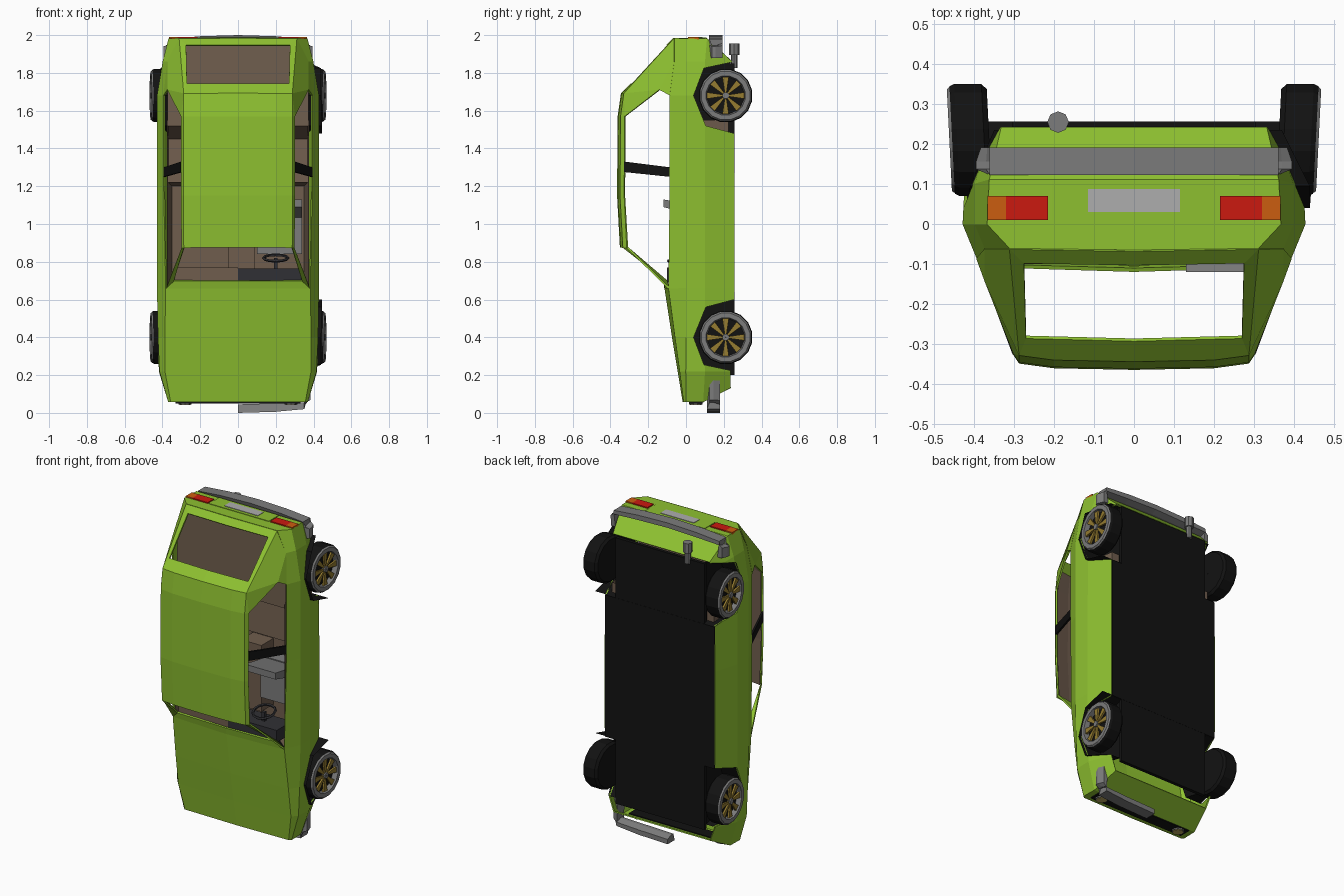
import bpy, bmesh
from math import sin, cos, pi

if "Cube" in bpy.data.objects:
    bpy.data.objects.remove(bpy.data.objects["Cube"])

GREEN, BLACK, BROWN = (.27, .53, .03), (.006, .006, .006), (.16, .11, .075)
GREY, DARK, GOLD = (.2, .2, .2), (.03, .03, .035), (.3, .2, .03)
mats = {}


def paint(ob, color):
    if color not in mats:
        mats[color] = bpy.data.materials.new("paint_%d" % len(mats))
        mats[color].diffuse_color = (*color, 1)
    ob.data.materials.append(mats[color])


def mesh(name, verts, faces, color, mirror=False, thick=0):
    me = bpy.data.meshes.new(name)
    me.from_pydata(verts, [], faces)
    bm = bmesh.new()
    bm.from_mesh(me)
    bmesh.ops.remove_doubles(bm, verts=bm.verts, dist=1e-5)
    bmesh.ops.recalc_face_normals(bm, faces=bm.faces)
    bm.to_mesh(me)
    bm.free()
    ob = bpy.data.objects.new(name, me)
    bpy.context.collection.objects.link(ob)
    paint(ob, color)
    if mirror:
        m = ob.modifiers.new("mirror", 'MIRROR')
        m.use_clip = True
    if thick:
        s = ob.modifiers.new("thickness", 'SOLIDIFY')
        s.thickness, s.offset = thick, 0
    return ob


def polys(name, faces, color, **kw):
    """Mesh from faces given directly as point lists."""
    verts, idx = [], []
    for f in faces:
        idx.append(range(len(verts), len(verts) + len(f)))
        verts += f
    return mesh(name, verts, [list(i) for i in idx], color, **kw)


def strips(rows, close=False):
    out = []
    for a, b in zip(rows, rows[1:]):
        n = len(a)
        for i in range(n if close else n - 1):
            j = (i + 1) % n
            out.append([a[i], a[j], b[j], b[i]])
    return out


def box(name, x, y, z, color):
    rows = [[(x[0], y[0], k), (x[1], y[0], k), (x[1], y[1], k), (x[0], y[1], k)] for k in z]
    return polys(name, strips(rows, True) + rows, color)


# lower body: stations along the length, half section A (centre) to E (sill)
S = [  # z top, z bottom, yA,   B,           C,        D,        E
    (.06, .135, -.015, .355, -.01, .367, 0, .365, .09, .33, .235),
    (.22, .22, -.04, .385, -.03, .412, 0, .415, .1, .36, .235),
    (.40, .40, -.07, .385, -.055, .42, 0, .42, .1, .37, .245),
    (.66, .66, -.11, .38, -.09, .425, 0, .42, .1, .375, .255),
    (1.2, 1.2, -.11, .39, -.085, .425, 0, .42, .1, .375, .255),
    (1.68, 1.68, -.11, .39, -.085, .425, 0, .42, .1, .37, .25),
    (1.86, 1.82, -.11, .37, -.06, .395, 0, .395, .1, .345, .24),
    (1.98, 1.86, -.065, .31, -.06, .365, 0, .36, .11, .33, .24)]
st = [[(0, s[2], s[0])] + [(s[k], s[k + 1], s[1] if k == 9 else s[0]) for k in (3, 5, 7, 9)] for s in S]
faces = strips([r[1:] for r in st]) + strips([r[:2] for r in st[:4]])
for r in (st[0], st[-1]):
    d0, e0 = (0, r[3][1], r[3][2]), (0, r[4][1], r[4][2])
    faces += [[r[0], r[1], r[2], r[3], d0], [d0, r[3], r[4], e0]]
body = polys("lower_body", faces, GREEN, mirror=True, thick=.008)

# cabin: roof, windscreen posts, rear quarters and hatch frame around open windows
roof = [[(0, y, z), (.2, y + .004, z), (.285, y + .015, z), (.298, y + .035, z)]
        for z, y in ((.875, -.345), (1.15, -.36), (1.57, -.357))]
R0, R1, R2 = (0, -.34, 1.69), (.2, -.336, 1.69), (.285, -.325, 1.69)
W0, W1, W2, W3 = (0, -.29, 1.74), (.27, -.283, 1.74), (.275, -.095, 1.945), (0, -.1, 1.945)
Q, P0, P1 = (.37, -.14, 1.71), (0, -.115, .70), (.34, -.105, .70)
rail, tail, hood = roof[2], st[-1], st[3]
faces = strips(roof) + strips([rail[:3], [R0, R1, R2]]) + [
    [roof[0][2], roof[0][3], hood[1], P1], [hood[0], hood[1], P1, P0],
    [R2, rail[2], rail[3]], [R2, rail[3], Q], [R2, Q, st[6][1], tail[1]], [Q, st[5][1], st[6][1]],
    [R0, R1, R2, W1, W0], [R2, tail[1], W2, W1], [tail[1], tail[0], W3, W2]]
polys("cabin", faces, GREEN, mirror=True, thick=.01)
polys("headliner", strips([[(x, y + .014, z) for x, y, z in r[:3]]
                           for r in roof + [[R0, R1, R2]]]), BROWN, mirror=True)
polys("door_post", [[(.298, -.325, 1.33), (.298, -.325, 1.275),
                     (.388, -.085, 1.25), (.388, -.085, 1.3)]], BLACK, mirror=True, thick=.012)

# wheel arches: cut from the body, lined in black, flared on the right side only
ay, az = (.255, .105, .04, .095, .235), (.2, .16, 0, -.145, -.175)
cut = []
for zc, d in ((.40, 1), (1.68, -1)):
    prof = [(y, zc + d * z) for y, z in zip(ay, az)]
    loop = prof + [(.4, prof[-1][1]), (.4, prof[0][1])]
    for s, out in ((1, (.445, .445, .44, .44, .37)), (-1, (.375, .415, .42, .41, .35))):
        inner = [(s * .3, y, z) for y, z in prof]
        polys("wheel_arch", strips([inner, [(s * x, y, z) for x, (y, z) in zip(out, prof)]])
              + [inner], BLACK)
        ends = [[(s * x, y, z) for y, z in loop] for x in (.305, .6)]
        cut += strips(ends, True) + ends
cutter = polys("arch_cutter", cut, BLACK)
cutter.hide_render = True
cutter.hide_viewport = True
b = body.modifiers.new("arches", 'BOOLEAN')
b.operation, b.object, b.solver = 'DIFFERENCE', cutter, 'EXACT'

# underside
box("underside", (-.305, .305), (.235, .256), (.2, 1.85), BLACK)
box("underside_middle", (-.375, .375), (.235, .257), (.597, 1.477), BLACK)


# wheels
def lathe(name, prof, s, zc, n, color):
    rows = []
    for r, x in prof:
        row = []
        for i in range(n):
            a = 2 * pi * (i + .5) / n
            row.append((s * (x + r * cos(a) * .05), .21 + r * cos(a), zc + r * sin(a)))
        rows.append(row)
    return polys(name, strips(rows, True), color)


for zc in (.40, 1.68):
    for s in (1, -1):
        lathe("tyre", [(.001, .365), (.13, .362), (.143, .375), (.143, .443), (.137, .455)], s, zc, 16, BLACK)
        lathe("rim", [(.137, .453), (.13, .462), (.105, .462), (.098, .43)], s, zc, 16, GREY)
        lathe("wheel_disc", [(.1, .432), (.001, .432)], s, zc, 16, BLACK)
        lathe("hub", [(.02, .44), (.018, .462), (.001, .462)], s, zc, 8, GREY)
        sp = []
        for i in range(8):
            sp.append([(s * (.448 + r * cos(a) * .05), .21 + r * cos(a), zc + r * sin(a))
                       for r, a in ((.015, i * pi / 4 - .3), (.1, i * pi / 4 - .17),
                                    (.1, i * pi / 4 + .17), (.015, i * pi / 4 + .3))])
        polys("spokes", sp, GOLD, thick=.012)


# bumpers: a chamfered bar swept round the corner
def bumper(name, path, y0, d, mirror):
    sec = [(0, 0), (.045, .015), (.045, .035), (.03, .07), (0, .07)]
    rows = []
    for x, z, f in path:
        rows.append([(x - o * f, y0 + h, z + d * (.045 - o) * (1 - f)) for o, h in
                     ((.045 - o, h) for o, h in sec)])
    for r in rows[:-2]:
        for i, p in enumerate(r):
            r[i] = (p[0], p[1], p[2])
    return polys(name, strips(rows, True) + [rows[-1]] + ([] if mirror else [rows[0]]), GREY, mirror=mirror)


bumper("front_bumper", [(0, .0, 0), (.2, .006, 0), (.36, .02, .2), (.385, .06, .8), (.385, .21, 1)], .11, 1, False)
bumper("rear_bumper", [(0, 2.0, 0), (.2, 1.994, 0), (.37, 1.98, .2), (.395, 1.95, .8), (.395, 1.88, 1)], .122, -1, True)

# front: grille panel and round lamps
box("grille", (-.33, .33), (.015, .088), (.051, .07), BLACK)
for s in (1, -1):
    for nm, r, z, c in (("lamp_ring", .036, .05, GREY), ("headlamp", .03, .047, (.5, .4, .12))):
        bpy.ops.mesh.primitive_cylinder_add(vertices=10, radius=r, depth=.012, location=(s * .28, .051, z))
        bpy.context.object.name = nm
        paint(bpy.context.object, c)
    # tail lamps
    for nm, x0, x1, c in (("tail_lamp", .215, .32, (.6, .01, .005)), ("rear_indicator", .32, .366, (.6, .11, .005))):
        box(nm, sorted((s * x0, s * x1)), (.01, .07), (1.95, 1.99), c)
box("tail_panel", (-.205, .205), (.01, .108), (1.97, 1.987), GREEN)
box("number_plate", (-.115, .115), (.03, .087), (1.97, 1.99), (.42, .42, .42))

# exhaust
for r, z, h in ((.027, 1.925, .06), (.018, 1.87, .09)):
    bpy.ops.mesh.primitive_cylinder_add(vertices=8, radius=r, depth=h, location=(-.19, .255, z))
    bpy.context.object.name = "exhaust"
    paint(bpy.context.object, GREY)

# interior: tub, rear seat and shelf
tub = [[(.376, -.08, z), (.37, .1, z), (.35, .225, z), (0, .225, z)] for z in (.66, 1.55)]
polys("cabin_tub", strips(tub) + [tub[0]], BROWN, mirror=True)
polys("rear_seat", strips([[(0, y, z), (.37, y, z)] for y, z in
                           ((.22, 1.2), (.1, 1.22), (.12, 1.45), (-.07, 1.52))]), BROWN, mirror=True)
polys("parcel_shelf", [[(0, -.07, 1.52), (.375, -.07, 1.52), (.37, -.06, 1.83), (.32, -.06, 1.95), (0, -.06, 1.95)]],
      BROWN, mirror=True)
box("passenger_dash", (-.34, 0), (-.1, .05), (.69, .77), BROWN)
box("driver_dash", (0, .335), (-.1, .05), (.69, .765), DARK)
box("console", (-.05, .09), (.1, .22), (.74, 1.15), BROWN)

# driver seat and steering wheel
box("seat_cushion", (.1, .34), (.08, .16), (.84, 1.1), GREY)
seat = [[(x, -.12, 1.13), (x, -.12, 1.09), (x, .1, 1.03), (x, .16, 1.08)] for x in (.13, .34)]
polys("seat_back", strips(seat, True) + seat, GREY)
bpy.ops.mesh.primitive_torus_add(major_segments=12, minor_segments=5, major_radius=.065,
                                 minor_radius=.008, location=(.2, -.03, .82), rotation=(.25, 0, 0))
bpy.context.object.name = "steering_wheel"
paint(bpy.context.object, DARK)
box("steering_column", (.19, .21), (-.04, -.02), (.75, .82), DARK)

for m in bpy.data.materials:
    if m.users and not m.is_grease_pencil:
        m.use_nodes = True
        m.node_tree.nodes["Principled BSDF"].inputs["Base Color"].default_value = m.diffuse_color
